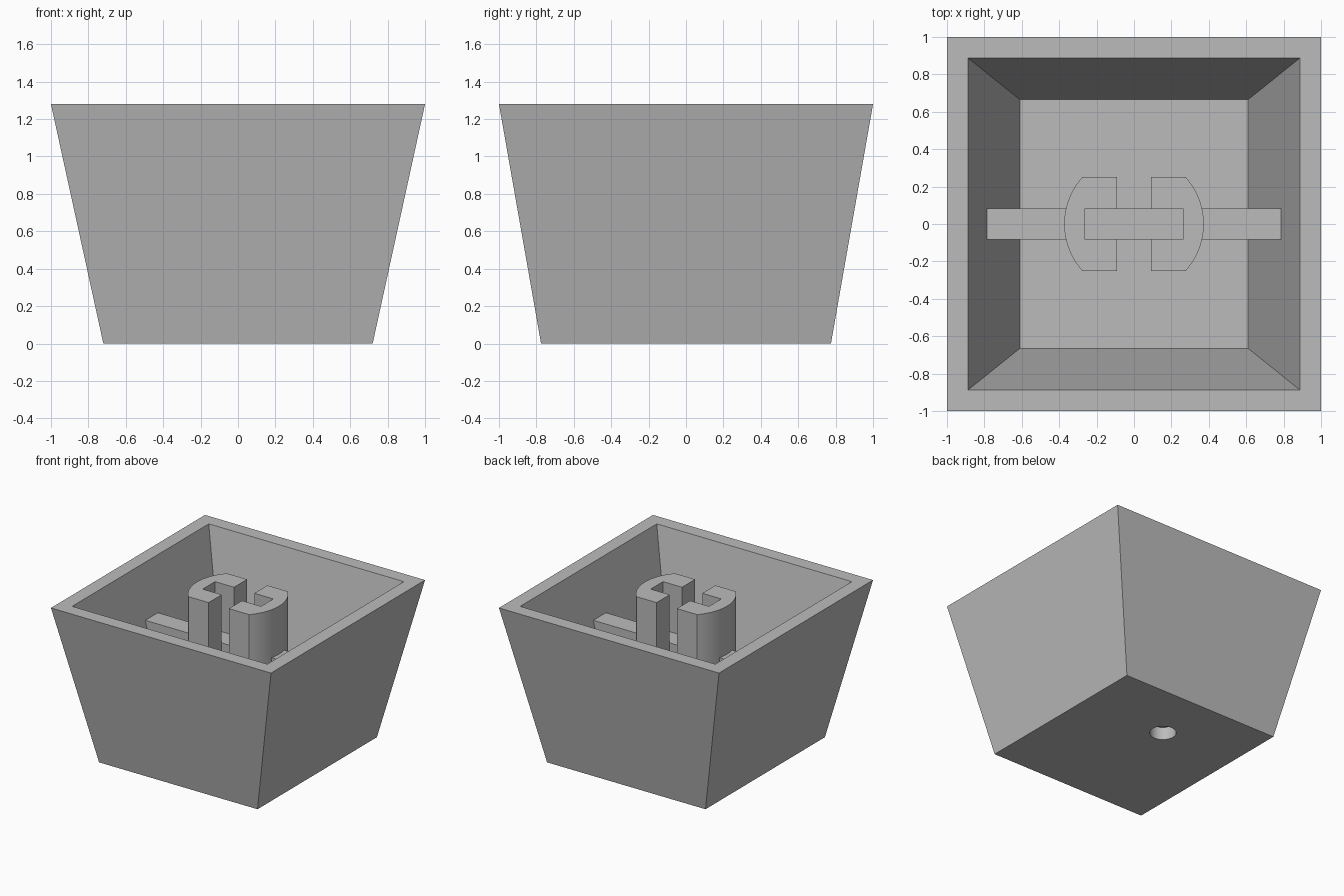
import bpy, bmesh, math

if "Cube" in bpy.data.objects:
    bpy.data.objects.remove(bpy.data.objects["Cube"])

HEIGHT, FLOOR = 1.28, 0.19

grey = bpy.data.materials.new("plain grey")
grey.use_nodes = True
grey.diffuse_color = (0.5, 0.5, 0.5, 1)
grey.node_tree.nodes["Principled BSDF"].inputs["Base Color"].default_value = (0.5, 0.5, 0.5, 1)


def loft(name, rings):
    """Join rings of equal length with side faces and cap both ends."""
    bm = bmesh.new()
    loops = [[bm.verts.new(p) for p in ring] for ring in rings]
    n = len(loops[0])
    for a, b in zip(loops, loops[1:]):
        for i in range(n):
            j = (i + 1) % n
            bm.faces.new((a[i], a[j], b[j], b[i]))
    bm.faces.new(loops[0][::-1])
    bm.faces.new(loops[-1])
    bmesh.ops.recalc_face_normals(bm, faces=bm.faces)
    mesh = bpy.data.meshes.new(name)
    bm.to_mesh(mesh)
    bm.free()
    mesh.materials.append(grey)
    obj = bpy.data.objects.new(name, mesh)
    bpy.context.collection.objects.link(obj)
    return obj


def rect(hx, hy, z):
    return [(-hx, -hy, z), (hx, -hy, z), (hx, hy, z), (-hx, hy, z)]


def activate(obj):
    bpy.ops.object.select_all(action='DESELECT')
    obj.select_set(True)
    bpy.context.view_layer.objects.active = obj


# Tapered open shell
shell = loft("tapered_shell", [rect(0.72, 0.775, 0), rect(1, 1, HEIGHT),
                               rect(0.887, 0.887, HEIGHT), rect(0.61, 0.665, FLOOR)])

# Blind round hole in the underside
bpy.ops.mesh.primitive_cylinder_add(vertices=48, radius=0.1, depth=0.21, location=(-0.045, 0.285, 0))
cutter = bpy.context.object
cutter.name = "hole_cutter"
cutter.hide_render = True
cutter.data.materials.append(grey)
cut = shell.modifiers.new("hole", 'BOOLEAN')
cut.operation = 'DIFFERENCE'
cut.solver = 'EXACT'
cut.object = cutter
activate(shell)
bpy.ops.object.modifier_apply(modifier=cut.name)
bpy.data.objects.remove(cutter)
bpy.ops.object.shade_smooth_by_angle(angle=math.radians(30))

# Cross rib whose ends run into the sloping walls
loft("cross_rib", [rect(0.63, 0.082, FLOOR - 0.02), rect(0.785, 0.082, 0.885)])

# Pair of C-shaped stem halves: rounded outside, slotted inside
RADIUS, DEPTH, GAP, SLOT_X, SLOT_Y = 0.373, 0.25, 0.092, 0.265, 0.08
sweep = math.asin(DEPTH / RADIUS)
arc = [(RADIUS * math.cos(a), RADIUS * math.sin(a))
       for a in (sweep * (i / 12 - 1) for i in range(25))]
profile = arc + [(GAP, DEPTH), (GAP, SLOT_Y), (SLOT_X, SLOT_Y),
                 (SLOT_X, -SLOT_Y), (GAP, -SLOT_Y), (GAP, -DEPTH)]
for name, side in (("left_stem_half", 1), ("right_stem_half", -1)):
    stem = loft(name, [[(side * x, side * y, z) for x, y in profile]
                       for z in (FLOOR - 0.02, HEIGHT)])
    activate(stem)
    bpy.ops.object.shade_smooth_by_angle(angle=math.radians(30))
